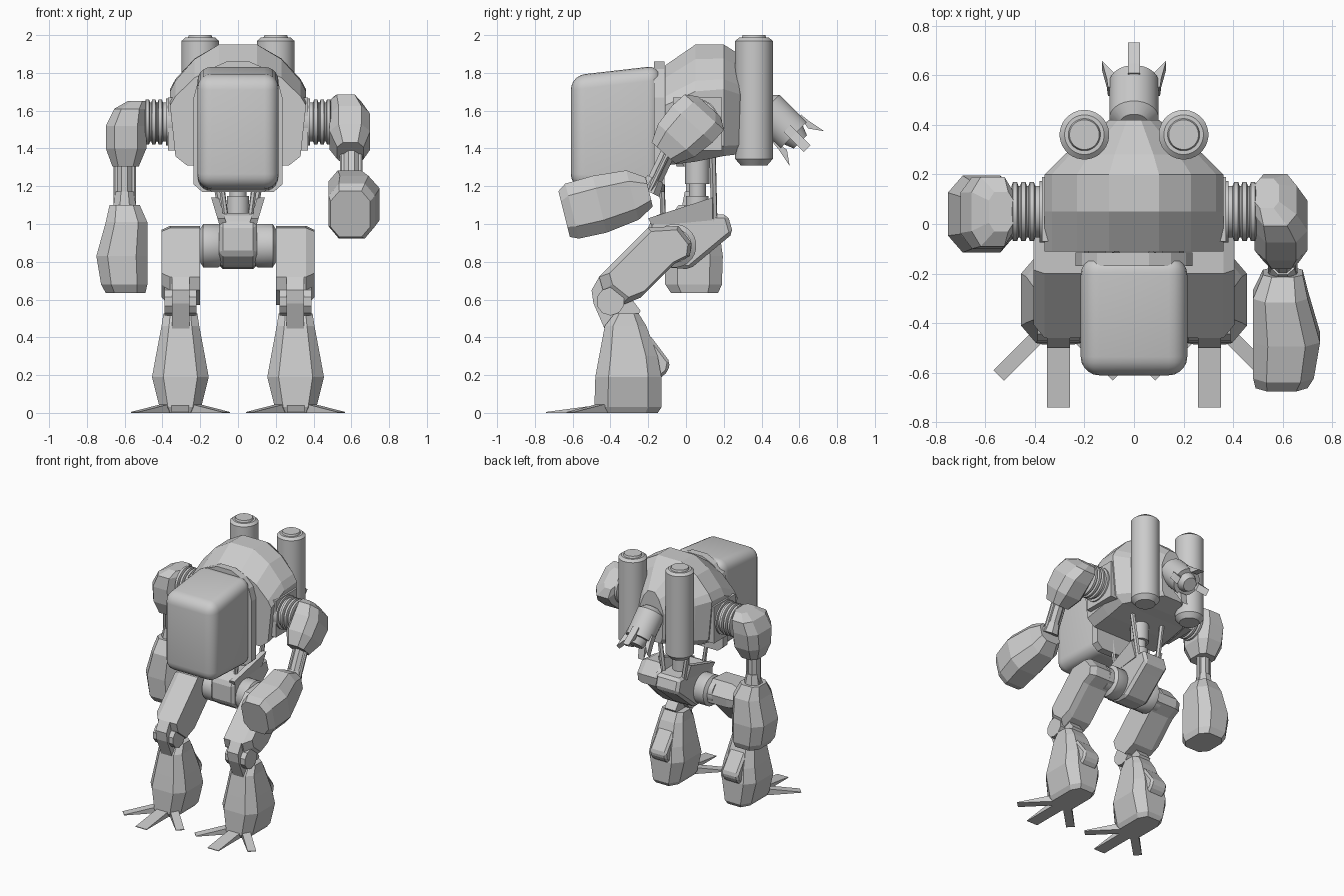
import bpy, bmesh, math
from mathutils import Vector, Matrix

if "Cube" in bpy.data.objects:
    bpy.data.objects.remove(bpy.data.objects["Cube"])

GREY = (0.6, 0.6, 0.6, 1)
mat = bpy.data.materials.new("plain grey")
mat.use_nodes = True
mat.diffuse_color = GREY
mat.node_tree.nodes["Principled BSDF"].inputs["Base Color"].default_value = GREY


def finish(name, bm, smooth=False, bevel=0, segments=1):
    bmesh.ops.recalc_face_normals(bm, faces=bm.faces)
    if bevel:
        bmesh.ops.bevel(bm, geom=bm.edges[:], offset=bevel, segments=segments,
                        profile=0.5, affect='EDGES', clamp_overlap=True)
    mesh = bpy.data.meshes.new(name)
    bm.to_mesh(mesh)
    bm.free()
    ob = bpy.data.objects.new(name, mesh)
    bpy.context.collection.objects.link(ob)
    mesh.materials.append(mat)
    if smooth:
        bpy.ops.object.select_all(action='DESELECT')
        ob.select_set(True)
        bpy.context.view_layer.objects.active = ob
        bpy.ops.object.shade_smooth_by_angle(angle=math.radians(35))
    return ob


def loft(name, rings, **kw):
    """Skin closed rings of equal length and cap both ends."""
    bm = bmesh.new()
    vs = [[bm.verts.new(p) for p in ring] for ring in rings]
    n = len(vs[0])
    for a, b in zip(vs, vs[1:]):
        for i in range(n):
            j = (i + 1) % n
            bm.faces.new((a[i], a[j], b[j], b[i]))
    bm.faces.new(vs[0])
    bm.faces.new(vs[-1])
    return finish(name, bm, **kw)


def side_prism(name, pts, x0, x1, **kw):
    return loft(name, [[(x, y, z) for y, z in pts] for x in (x0, x1)], **kw)


def turned(name, start, end, profile, sides=24):
    """Lathe (fraction along axis, radius) between two points."""
    start, end = Vector(start), Vector(end)
    axis = end - start
    rot = axis.to_track_quat('Z', 'Y')
    rings = []
    for t, r in profile:
        ring = []
        for i in range(sides):
            a = math.tau * (i + 0.5) / sides
            ring.append(start + axis * t + rot @ Vector((r * math.cos(a), r * math.sin(a), 0)))
        rings.append(ring)
    return loft(name, rings, smooth=sides > 8)


def rod(name, start, end, r, sides=12):
    return turned(name, start, end, [(0, r), (1, r)], sides)


def armour(name, sections, matrix, cut=0.3):
    """Stack chamfered rectangles given as z, x0, x1, y0, y1."""
    rings = []
    for z, x0, x1, y0, y1 in sections:
        cx, cy = (x1 - x0) * cut, (y1 - y0) * cut
        ring = [(x0 + cx, y0), (x1 - cx, y0), (x1, y0 + cy), (x1, y1 - cy),
                (x1 - cx, y1), (x0 + cx, y1), (x0, y1 - cy), (x0, y0 + cy)]
        rings.append([matrix @ Vector((x, y, z)) for x, y in ring])
    return loft(name, rings)


# Torso: an arched hull narrowing towards the back
ARCH = [(0.75, 0), (0.92, 0.09), (1, 0.6), (0.92, 0.69), (0.64, 0.875), (0.28, 1)]
rings = []
for y, w, zb, zt in [(-0.11, 0.36, 1.31, 1.84), (0.05, 0.36, 1.33, 1.95),
                     (0.2, 0.36, 1.36, 1.95), (0.28, 0.28, 1.37, 1.9), (0.42, 0.1, 1.4, 1.78)]:
    half = [(w * u, zb + (zt - zb) * v) for u, v in ARCH]
    rings.append([(x, y, z) for x, z in half] + [(-x, y, z) for x, z in reversed(half)])
loft("torso", rings)

# Cockpit pod and the rim behind it
side_prism("cockpit", [(-0.61, 1.19), (-0.61, 1.785), (-0.13, 1.84), (-0.13, 1.17)],
           -0.215, 0.215, bevel=0.075, segments=5, smooth=True)
rim = [(0.19, 1.17), (0.235, 1.21), (0.235, 1.67), (0.21, 1.76), (0.15, 1.82), (0.06, 1.86)]
rim += [(-x, z) for x, z in reversed(rim)]
loft("cockpit_rim", [[(x, y, z) for x, z in rim] for y in (-0.17, -0.115)])

# Rear thruster with four flared fins
tip, aim = Vector((0, 0.57, 1.47)), Vector((0, 0.7, -0.7)).normalized()
turned("thruster", tip - aim * 0.24, tip, [(0, 0.06), (0.15, 0.1), (1, 0.1)])
turned("thruster_nozzle", tip, tip + aim * 0.05, [(0, 0.07), (1, 0.05)])
up = Vector((0, 0.7, 0.7)).normalized()
side = Vector((1, 0, 0))
for k in range(4):
    a = k * math.pi / 2
    out = up * math.cos(a) + side * math.sin(a)
    wide = aim.cross(out) * 0.025
    root, end = tip - aim * 0.05, tip + aim * 0.1
    prof = [root + out * 0.09, root + out * 0.105, tip + out * 0.11,
            end + out * 0.13, tip + aim * 0.03 + out * 0.08]
    loft("thruster_fin", [[p - wide for p in prof], [p + wide for p in prof]])

# Waist column and pelvis
turned("waist_column", (0, 0.06, 0.98), (0, 0.06, 1.4),
       [(0, 0.06), (0.4, 0.06), (0.4, 0.045), (0.55, 0.045), (0.55, 0.065), (1, 0.065)])
side_prism("pelvis", [(-0.2, 1.0), (-0.14, 1.06), (0.22, 1.05), (0.25, 0.95), (0.2, 0.91),
                      (0.02, 0.76), (-0.1, 0.77), (-0.2, 0.84)], -0.1, 0.1, bevel=0.02)

# Forearm and upper arm shapes, mirrored per side and posed by angle
UPPER = [(0.11, 0.0, 0.1, -0.08, 0.08), (0.07, 0.0, 0.17, -0.14, 0.14), (-0.02, 0.0, 0.215, -0.15, 0.14),
         (-0.14, 0.0, 0.215, -0.14, 0.12), (-0.235, 0.04, 0.18, -0.1, 0.07)]
FORE = [(0.0, -0.08, 0.08, -0.08, 0.08), (-0.09, -0.12, 0.1, -0.14, 0.13),
        (-0.27, -0.12, 0.15, -0.155, 0.155), (-0.42, -0.12, 0.125, -0.15, 0.15),
        (-0.465, -0.11, 0.1, -0.12, 0.13)]


def sided(sections, s):
    return [(z, min(s * a, s * b), max(s * a, s * b), c, d) for z, a, b, c, d in sections]


for s, side_name, upper_angle, fore_angle, fore_top in [
        (-1, "right", 0, 0, (0.04, 1.1)), (1, "left", 42, 76, (-0.195, 1.17))]:
    # Canister on the back
    turned(side_name + "_canister", (s * 0.2, 0.36, 1.31), (s * 0.2, 0.36, 2.0),
           [(0, 0.07), (0.05, 0.1), (0.955, 0.1), (0.98, 0.08), (0.98, 0.065), (1, 0.06)], 32)
    # Shoulder plate and ribbed joint
    side_prism(side_name + "_shoulder_plate", [(-0.07, 1.39), (0.19, 1.39), (0.19, 1.67), (-0.07, 1.67)],
               s * 0.3, s * 0.37)
    ribs = [(0, 0.125), (0.3, 0.125), (0.3, 0.105)]
    for t in (0.4, 0.6, 0.8):
        ribs += [(t, 0.105), (t + 0.03, 0.12), (t + 0.13, 0.12), (t + 0.16, 0.105)]
    turned(side_name + "_shoulder_joint", (s * 0.33, 0.05, 1.54), (s * 0.5, 0.05, 1.54), ribs)
    # Arm
    rot = Matrix.Rotation(-math.radians(upper_angle), 4, 'X')
    shoulder = Matrix.Translation((s * 0.485, 0.05, 1.54)) @ rot
    armour(side_name + "_upper_arm", sided(UPPER, s), shoulder, 0.22)
    a = shoulder @ Vector((s * 0.115, -0.01, -0.18))
    b = Vector((s * 0.6, *fore_top))
    rod(side_name + "_elbow_link", a, b, 0.042, 8)
    for q in (-0.045, 0.045):
        off = Vector((q, 0, 0))
        rod(side_name + "_elbow_rod", a + off, b + off, 0.016, 8)
    turned(side_name + "_elbow_collar", a.lerp(b, 0.72), b, [(0, 0.05), (1, 0.065)], 8)
    elbow = Matrix.Translation(b) @ Matrix.Rotation(-math.radians(fore_angle), 4, 'X')
    armour(side_name + "_forearm", sided(FORE, s), elbow, 0.22)

    # Waist struts and pelvis wings
    rod(side_name + "_rear_strut", (s * 0.08, 0.15, 1.0), (s * 0.14, 0.14, 1.4), 0.018, 6)
    rod(side_name + "_front_strut", (s * 0.06, -0.12, 1.0), (s * 0.1, -0.13, 1.3), 0.015, 6)
    wing = [(-0.2, 1.03), (0.14, 1.14), (0.14, 1.02), (-0.18, 0.99)]
    loft(side_name + "_pelvis_wing", [[(s * (x + (z - 1) * 0.3), y, z) for y, z in wing]
                                      for x in (0.06, 0.1)])
    # Hip joint
    turned(side_name + "_hip_joint", (s * 0.08, -0.06, 0.885), (s * 0.24, -0.06, 0.885),
           [(0, 0.1), (0.15, 0.115), (0.65, 0.115), (0.75, 0.09), (1, 0.09)])

    # Thigh, with a narrower outer cheek
    thigh = [(-0.46, 0.72), (-0.2, 0.98), (-0.04, 0.99), (0.03, 0.9), (0.02, 0.83),
             (-0.06, 0.79), (-0.24, 0.61), (-0.34, 0.57), (-0.44, 0.65)]
    cheek = [(-0.1 + (y + 0.1) * 0.85, 0.85 + (z - 0.85) * 0.85) for y, z in thigh]
    loft(side_name + "_thigh", [[(s * x, y, z) for y, z in p]
                                for x, p in ((0.2, thigh), (0.36, thigh), (0.405, cheek))])
    # Knee
    side_prism(side_name + "_knee", [(-0.46, 0.72), (-0.5, 0.65), (-0.49, 0.58), (-0.42, 0.42),
                                     (-0.28, 0.48), (-0.24, 0.54), (-0.3, 0.62)], s * 0.258, s * 0.35)
    rod(side_name + "_knee_pin", (s * 0.22, -0.4, 0.59), (s * 0.39, -0.4, 0.59), 0.075, 10)

    # Shin, calf pod and toes
    shin = [(0, -0.09, 0.09, -0.47, -0.15), (0.03, -0.11, 0.11, -0.485, -0.13),
            (0.19, -0.15, 0.15, -0.48, -0.13), (0.3, -0.13, 0.13, -0.46, -0.15),
            (0.46, -0.1, 0.1, -0.43, -0.21), (0.525, -0.09, 0.09, -0.38, -0.25)]
    armour(side_name + "_shin", shin, Matrix.Translation((s * 0.305, 0, 0)), 0.2)
    side_prism(side_name + "_calf_pod", [(-0.23, 0.42), (-0.19, 0.41), (-0.085, 0.27), (-0.095, 0.22),
                                         (-0.14, 0.18), (-0.23, 0.2)], s * 0.235, s * 0.375, bevel=0.015)
    for angle, length, base in [(0, 0.42, -0.32), (45, 0.34, -0.37), (-45, 0.34, -0.37)]:
        pose = Matrix.Translation((s * 0.305, base, 0)) @ Matrix.Rotation(math.radians(angle), 4, 'Z')
        w = 0.046 if angle == 0 else 0.03
        prof = [(0, 0), (0, 0.055), (-0.12, 0.045), (-length, 0.005), (-length, 0)]
        loft(side_name + "_toe", [[pose @ Vector((x, y, z)) for y, z in prof] for x in (-w, w)])
